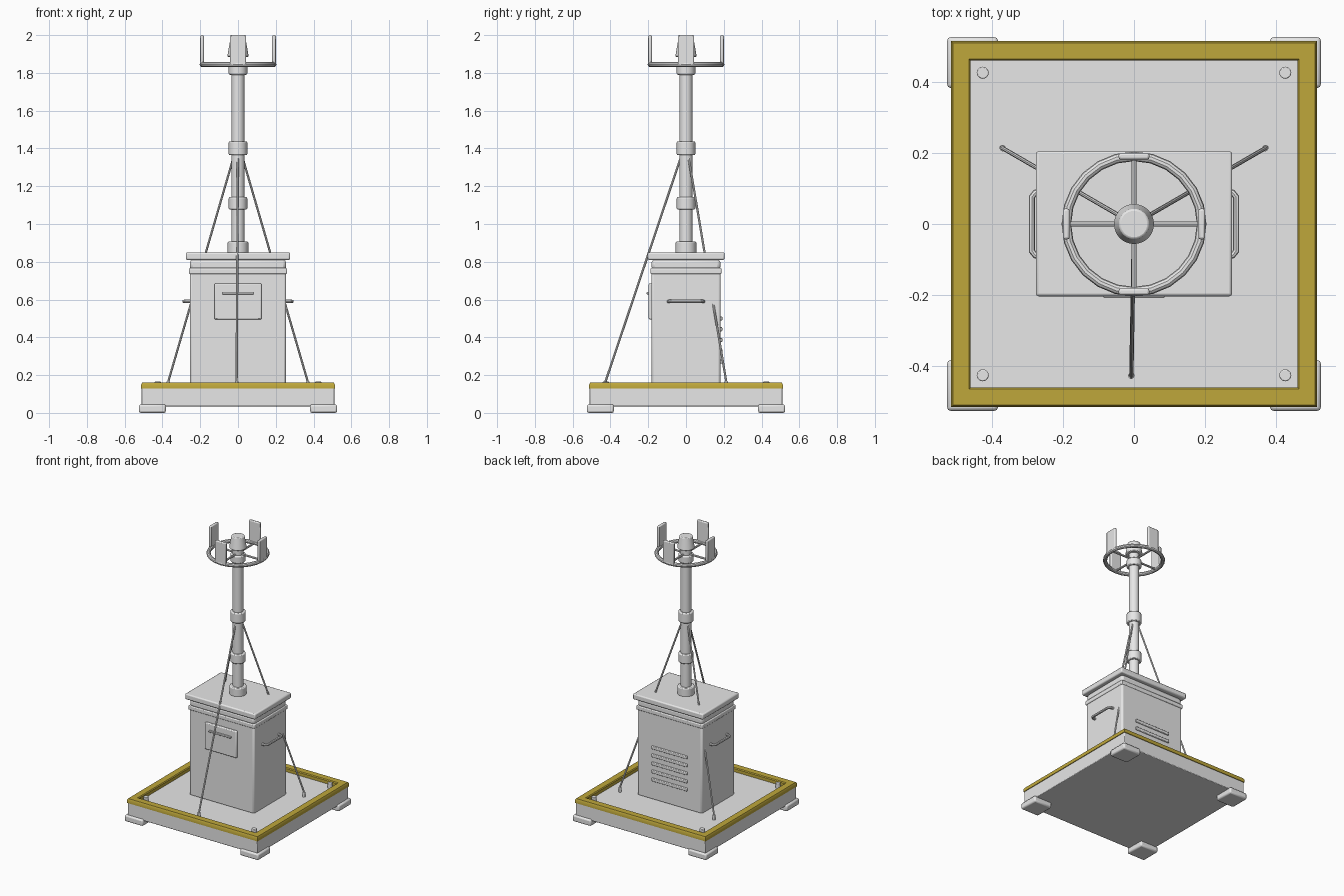
import bpy, math
from mathutils import Vector

if "Cube" in bpy.data.objects:
    bpy.data.objects.remove(bpy.data.objects["Cube"])


def material(name, rgb):
    m = bpy.data.materials.new(name)
    m.diffuse_color = (*rgb, 1)
    m.use_nodes = True
    m.node_tree.nodes["Principled BSDF"].inputs["Base Color"].default_value = m.diffuse_color
    return m


GREY = material("light_grey", (0.8, 0.8, 0.8))
YELLOW = material("mustard_yellow", (0.52, 0.39, 0.044))


def finish(ob, name, mat=GREY, bevel=0, segments=2):
    ob.name = name
    ob.data.materials.append(mat)
    if bevel:
        mod = ob.modifiers.new("bevel", 'BEVEL')
        mod.width, mod.segments = bevel, segments
        mod.limit_method = 'ANGLE'
    bpy.ops.object.select_all(action='DESELECT')
    bpy.context.view_layer.objects.active = ob
    ob.select_set(True)
    bpy.ops.object.shade_smooth_by_angle(angle=math.radians(35))
    return ob


def box(name, x, y, z, mat=GREY, bevel=0, rot=0):
    """Box from (min, max) ranges, optionally turned about the z axis."""
    bpy.ops.mesh.primitive_cube_add(size=1)
    ob = bpy.context.object
    lo, hi = Vector((x[0], y[0], z[0])), Vector((x[1], y[1], z[1]))
    mid, size = (lo + hi) / 2, hi - lo
    for v in ob.data.vertices:
        v.co = Vector(a * b for a, b in zip(v.co, size)) + mid
    ob.rotation_euler.z = rot
    return finish(ob, name, mat, bevel)


def cone(name, r1, r2, z0, z1, xy=(0, 0), bevel=0, sides=32):
    bpy.ops.mesh.primitive_cone_add(vertices=sides, radius1=r1, radius2=r2, depth=z1 - z0,
                                    location=(*xy, (z0 + z1) / 2))
    return finish(bpy.context.object, name, bevel=bevel)


def rod(name, points, r):
    """Round bar along a polyline."""
    cu = bpy.data.curves.new(name, 'CURVE')
    cu.dimensions, cu.bevel_depth, cu.bevel_resolution, cu.use_fill_caps = '3D', r, 2, True
    sp = cu.splines.new('POLY')
    sp.points.add(len(points) - 1)
    for p, co in zip(sp.points, points):
        p.co = (*co, 1)
    ob = bpy.data.objects.new(name, cu)
    bpy.context.collection.objects.link(ob)
    bpy.ops.object.select_all(action='DESELECT')
    ob.select_set(True)
    bpy.context.view_layer.objects.active = ob
    bpy.ops.object.convert(target='MESH')
    return finish(bpy.context.object, name)


# Base slab, corner feet and floor bolts
box("base_slab", (-.51, .51), (-.51, .51), (.035, .132), bevel=.004)
for sx in (-1, 1):
    for sy in (-1, 1):
        box("foot", sorted((sx * .382, sx * .525)), sorted((sy * .382, sy * .525)),
            (0, .045), bevel=.01)
        cone("floor_bolt", .017, .017, .125, .165, (sx * .425, sy * .425), .003, 16)

# Yellow rim: mitred square ring swept from a small stepped profile
profile = [(.514, .130), (.514, .148), (.508, .160), (.464, .160), (.459, .154), (.459, .130)]
corners = [(-1, -1), (1, -1), (1, 1), (-1, 1)]
n = len(profile)
verts = [(cx * r, cy * r, z) for cx, cy in corners for r, z in profile]
faces = [(c * n + i, ((c + 1) % 4) * n + i, ((c + 1) % 4) * n + (i + 1) % n, c * n + (i + 1) % n)
         for c in range(4) for i in range(n)]
mesh = bpy.data.meshes.new("yellow_rim")
mesh.from_pydata(verts, [], faces)
rim = bpy.data.objects.new("yellow_rim", mesh)
bpy.context.collection.objects.link(rim)
finish(rim, "yellow_rim", YELLOW)

# Cabinet body, band, neck and lid
box("cabinet_body", (-.255, .255), (-.183, .183), (.125, .75), bevel=.012)
box("cabinet_band", (-.26, .26), (-.188, .188), (.735, .766), bevel=.006)
box("cabinet_neck", (-.255, .255), (-.183, .183), (.755, .812), bevel=.018)
box("cabinet_lid", (-.276, .276), (-.203, .204), (.81, .85), bevel=.008)

# Front hatch with its pull bar
box("front_hatch", (-.125, .125), (-.198, -.175), (.495, .685), bevel=.006)
box("hatch_pull", (-.086, .086), (-.208, -.19), (.628, .641), bevel=.003)

# Rear vent slats
for i in range(5):
    z = .5 - i * .057
    box("vent_slat", (-.14, .14), (.175, .192), (z - .011, z + .011), bevel=.004)

# Side grab handles
for s in (-1, 1):
    rod("side_handle", [(s * .25, -.093, .59), (s * .277, -.088, .59), (s * .287, -.076, .59),
                        (s * .287, .076, .59), (s * .277, .088, .59), (s * .25, .093, .59)], .009)

# Mast with collars
cone("mast", .034, .034, .84, 1.9)
for r, z0, z1 in ((.055, .845, .907), (.049, 1.077, 1.142),
                  (.049, 1.365, 1.437), (.049, 1.79, 1.842)):
    cone("mast_collar", r, r, z0, z1, bevel=.006)
cone("mast_cap", .057, .042, 1.885, 1.97, bevel=.005)

# Antenna ring, spokes and upright panels
bpy.ops.mesh.primitive_torus_add(major_segments=24, minor_segments=10, major_radius=.19,
                                 minor_radius=.0135, location=(0, 0, 1.845))
finish(bpy.context.object, "antenna_ring")
for i in range(4):
    a = i * math.pi / 2
    d = Vector((math.cos(a), math.sin(a), 0))
    rod("ring_spoke", [d * .02 + Vector((0, 0, 1.845)), d * .19 + Vector((0, 0, 1.845))], .007)
    box("antenna_panel", (.181, .2), (-.043, .043), (1.84, 2.0), bevel=.006, rot=a)

# Guy wires
for deg in (-91, 30, 150):
    a = math.radians(deg)
    d = Vector((math.cos(a), math.sin(a), 0))
    rod("guy_wire", [d * .02 + Vector((0, 0, 1.375)), d * .43 + Vector((0, 0, .155))], .006)
    cone("guy_anchor", .009, .009, .125, .165, tuple(d * .426)[:2], sides=12)
